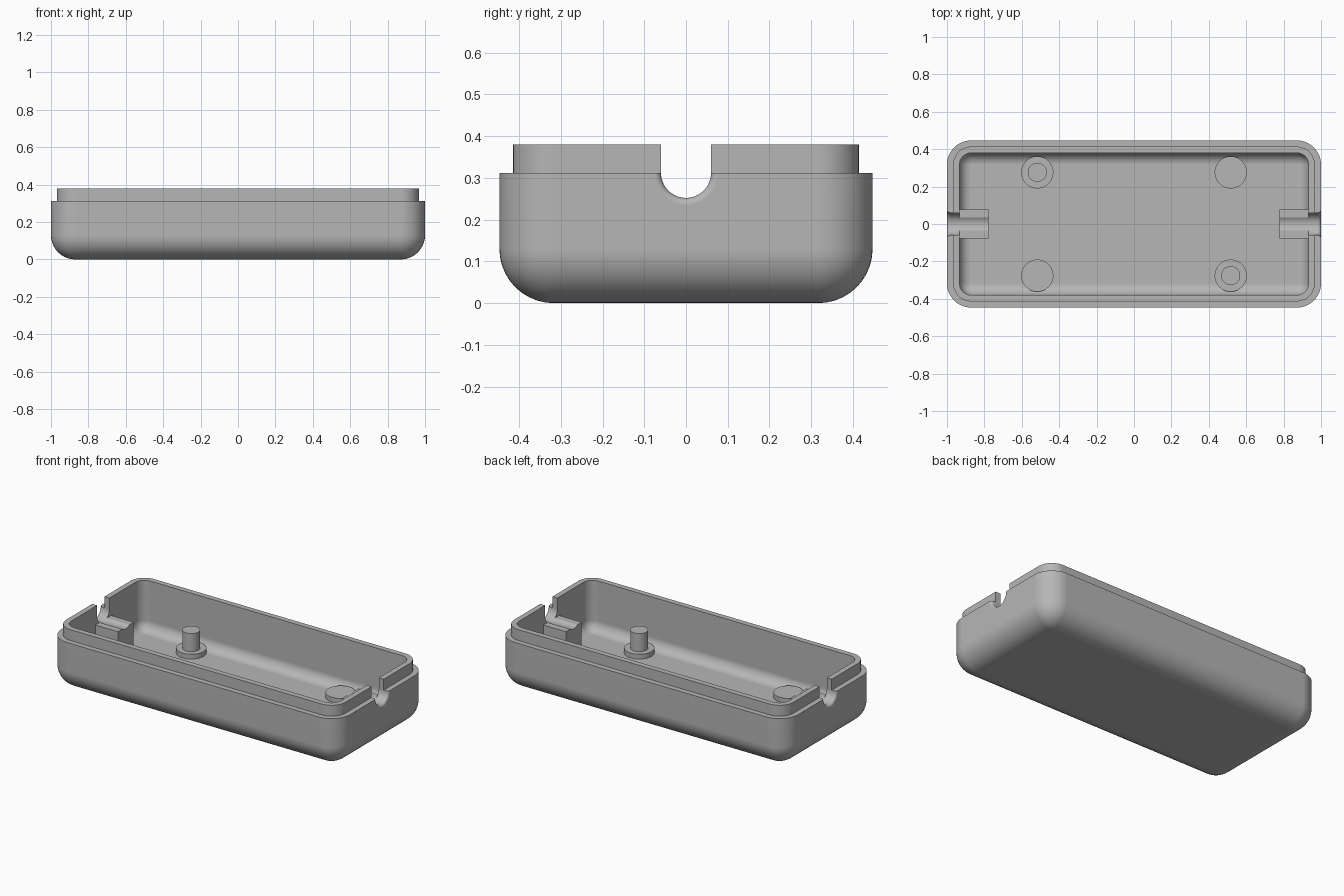
import bpy, bmesh, math
from mathutils import Vector

if "Cube" in bpy.data.objects:
    bpy.data.objects.remove(bpy.data.objects["Cube"], do_unlink=True)

grey = bpy.data.materials.new("plain grey")
grey.use_nodes = True
COLOUR = (0.47, 0.47, 0.47, 1)
grey.diffuse_color = COLOUR
grey.node_tree.nodes["Principled BSDF"].inputs["Base Color"].default_value = COLOUR

CORE_X, CORE_Y = 0.87, 0.317     # centres of the rounded corners
R_OUT, R_LIP, R_IN = 0.13, 0.097, 0.063
FLOOR, RIM, TOP = 0.067, 0.312, 0.38
CORNER_STEPS = 12


def make_object(name, bm):
    bmesh.ops.remove_doubles(bm, verts=bm.verts, dist=1e-5)
    bmesh.ops.recalc_face_normals(bm, faces=bm.faces)
    mesh = bpy.data.meshes.new(name)
    bm.to_mesh(mesh)
    bm.free()
    mesh.materials.append(grey)
    obj = bpy.data.objects.new(name, mesh)
    bpy.context.collection.objects.link(obj)
    return obj


def loft(name, rings):
    """Skin a stack of equal closed rings and cap both ends."""
    bm = bmesh.new()
    loops = [[bm.verts.new(p) for p in ring] for ring in rings]
    n = len(loops[0])
    for a, b in zip(loops, loops[1:]):
        for i in range(n):
            j = (i + 1) % n
            bm.faces.new((a[i], a[j], b[j], b[i]))
    bm.faces.new(loops[0])
    bm.faces.new(loops[-1])
    bmesh.ops.dissolve_degenerate(bm, dist=1e-5, edges=bm.edges)
    return make_object(name, bm)


def rounded_ring(r, z):
    ring = []
    for q, (sx, sy) in enumerate(((1, 1), (-1, 1), (-1, -1), (1, -1))):
        for k in range(CORNER_STEPS + 1):
            a = math.pi / 2 * (q + k / CORNER_STEPS)
            ring.append((sx * CORE_X + r * math.cos(a), sy * CORE_Y + r * math.sin(a), z))
    return ring


def fillet(radius, base, steps=10):
    """Quarter arc rising from the flat floor to the upright wall."""
    angles = [math.pi / 2 * k / steps for k in range(steps + 1)]
    return [(max(radius * math.sin(a), 0.0004), base + radius * (1 - math.cos(a))) for a in angles]


def notch_ring(x, r, steps=24):
    """U-shaped section, open upward."""
    ring = [(x, -r, 0.5)]
    for k in range(steps + 1):
        a = math.pi * (1 + k / steps)
        ring.append((x, r * math.cos(a), RIM + r * math.sin(a)))
    return ring + [(x, r, 0.5)]


def cylinder(name, x, y, z0, z1, r):
    bm = bmesh.new()
    bmesh.ops.create_cone(bm, cap_ends=True, segments=40, radius1=r, radius2=r, depth=z1 - z0)
    bmesh.ops.translate(bm, verts=bm.verts, vec=Vector((x, y, (z0 + z1) / 2)))
    return make_object(name, bm)


def box(name, lo, hi):
    bm = bmesh.new()
    bmesh.ops.create_cube(bm, size=1)
    for v in bm.verts:
        v.co = [(l + h) / 2 + c * (h - l) for l, h, c in zip(lo, hi, v.co)]
    return make_object(name, bm)


def cut(obj, cutter):
    mod = obj.modifiers.new("cut", 'BOOLEAN')
    mod.operation = 'DIFFERENCE'
    mod.solver = 'EXACT'
    mod.object = cutter
    bpy.context.view_layer.objects.active = obj
    bpy.ops.object.modifier_apply(modifier=mod.name)


# Shell: outer wall, ledge, raised lip and rounded cavity in one profile
profile = fillet(R_OUT, 0) + [(R_OUT, RIM), (R_LIP, RIM), (R_LIP, TOP), (R_IN, TOP)]
profile += reversed(fillet(R_IN, FLOOR))
shell = loft("case_shell", [rounded_ring(r, z) for r, z in profile])
parts = [shell]

# Cable notch with a rounded mouth, and a cradle inside, at each end
FLARE = 0.017
stations = [(0.7, 0.06)]
for k in range(7):
    a = math.pi / 2 * k / 6
    stations.append((1 - FLARE + FLARE * math.sin(a), 0.06 + FLARE * (1 - math.cos(a))))
stations.append((1.05, 0.06 + FLARE))
for side, label in ((1, "left"), (-1, "right")):
    cutter = loft("notch_cutter", [notch_ring(side * x, r) for x, r in stations])
    cutter.hide_render = True
    xs = sorted((side * 0.777, side * 0.945))
    cradle = box(label + "_cable_cradle", (xs[0], -0.078, 0.05), (xs[1], 0.078, 0.264))
    cut(shell, cutter)
    cut(cradle, cutter)
    parts.append(cradle)
    bpy.data.objects.remove(cutter, do_unlink=True)

# Floor bosses, two of them on one diagonal carrying pins
for sx, xname in ((1, "left"), (-1, "right")):
    for sy, yname in ((1, "back"), (-1, "front")):
        x, y = sx * 0.517, sy * 0.276
        parts.append(cylinder(f"{yname}_{xname}_boss", x, y, 0.06, 0.097, 0.086))
        if sx != sy:
            parts.append(cylinder(f"{yname}_{xname}_pin", x, y, 0.09, 0.21, 0.051))

# Smooth curved surfaces, keep edges crisp and flats flat
bpy.ops.object.select_all(action='DESELECT')
for obj in parts:
    obj.select_set(True)
bpy.context.view_layer.objects.active = shell
bpy.ops.object.shade_smooth_by_angle(angle=math.radians(30))
for obj in parts:
    mod = obj.modifiers.new("flat_normals", 'WEIGHTED_NORMAL')
    mod.keep_sharp = True
